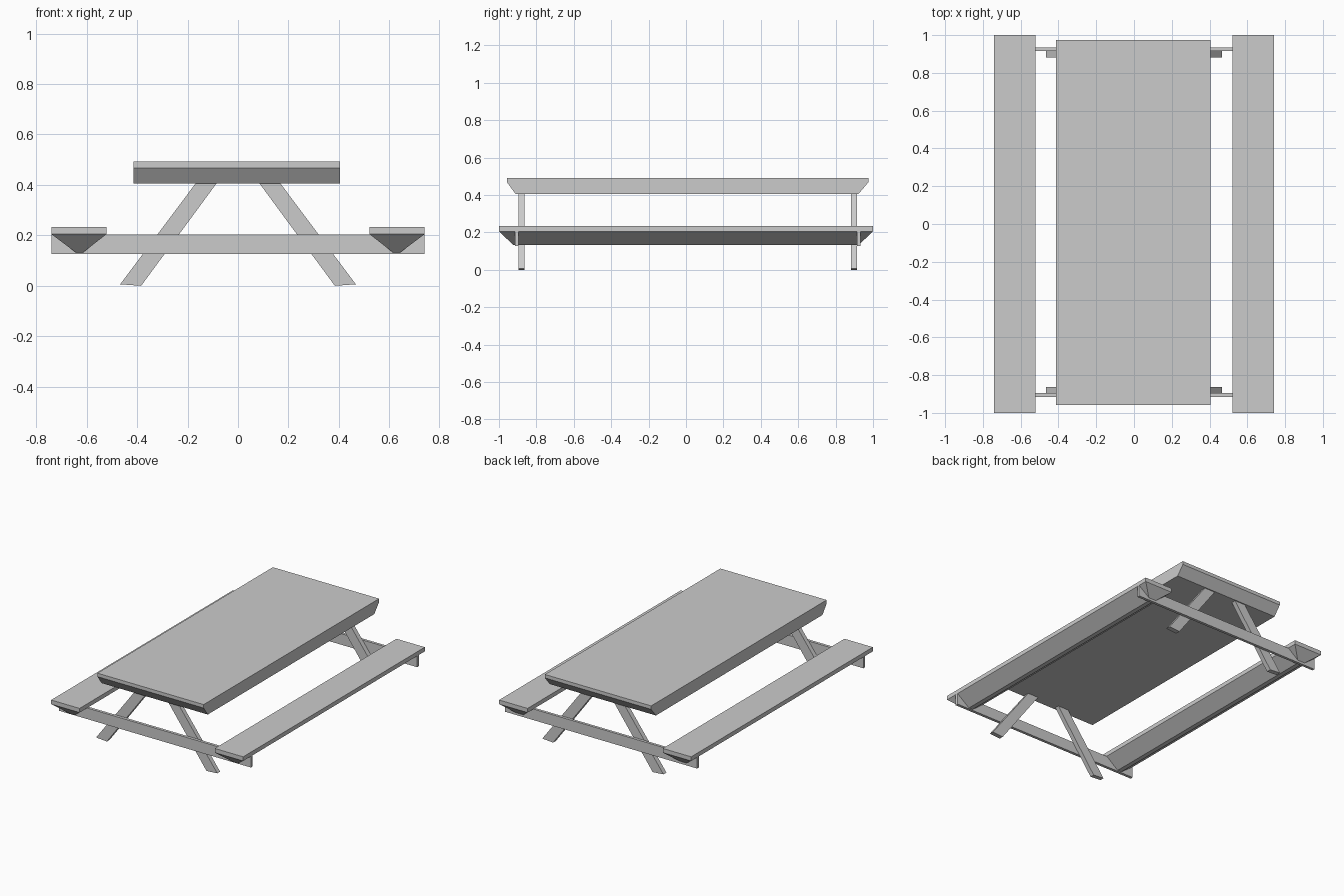
import bpy, bmesh

if "Cube" in bpy.data.objects:
    bpy.data.objects.remove(bpy.data.objects["Cube"])


def make(name, loops):
    """Closed solid skinned through a series of four-point loops."""
    bm = bmesh.new()
    rings = [[bm.verts.new(p) for p in loop] for loop in loops]
    bm.faces.new(rings[0])
    bm.faces.new(rings[-1])
    for a, b in zip(rings, rings[1:]):
        for i in range(4):
            j = (i + 1) % 4
            bm.faces.new((a[i], a[j], b[j], b[i]))
    bmesh.ops.recalc_face_normals(bm, faces=bm.faces)
    me = bpy.data.meshes.new(name)
    bm.to_mesh(me)
    bm.free()
    ob = bpy.data.objects.new(name, me)
    bpy.context.collection.objects.link(ob)
    return ob


def rect(x0, x1, y0, y1, z):
    return [(x0, y0, z), (x1, y0, z), (x1, y1, z), (x0, y1, z)]


# Table top: flat sides, ends bevelled underneath
make("table_top", [rect(-0.414, 0.405, -0.957, 0.975, 0.492),
                   rect(-0.414, 0.405, -0.957, 0.975, 0.468),
                   rect(-0.414, 0.405, -0.911, 0.922, 0.405)])

# Benches: thin slab over a tapered keel
for side, s in (("left", -1), ("right", 1)):
    x0, x1 = sorted((s * 0.521, s * 0.74))
    k0, k1 = sorted((s * 0.613, s * 0.644))
    make(side + "_bench", [rect(x0, x1, -1, 1, 0.234),
                           rect(x0, x1, -1, 1, 0.205),
                           rect(k0, k1, -0.923, 0.923, 0.133)])

# End frames: cross beam plus two slanted legs
frames = (("front", (-0.915, -0.895), (-0.895, -0.864)),
          ("back", (0.915, 0.934), (0.882, 0.915)))
leg_profile = [(0.467, 0.006), (0.384, 0.0), (0.085, 0.406), (0.168, 0.406)]
for end, beam_y, leg_y in frames:
    make(end + "_cross_beam", [rect(-0.74, 0.74, *beam_y, z) for z in (0.127, 0.204)])
    for side, s in (("left", -1), ("right", 1)):
        make(f"{end}_{side}_leg", [[(s * x, y, z) for x, z in leg_profile] for y in leg_y])
